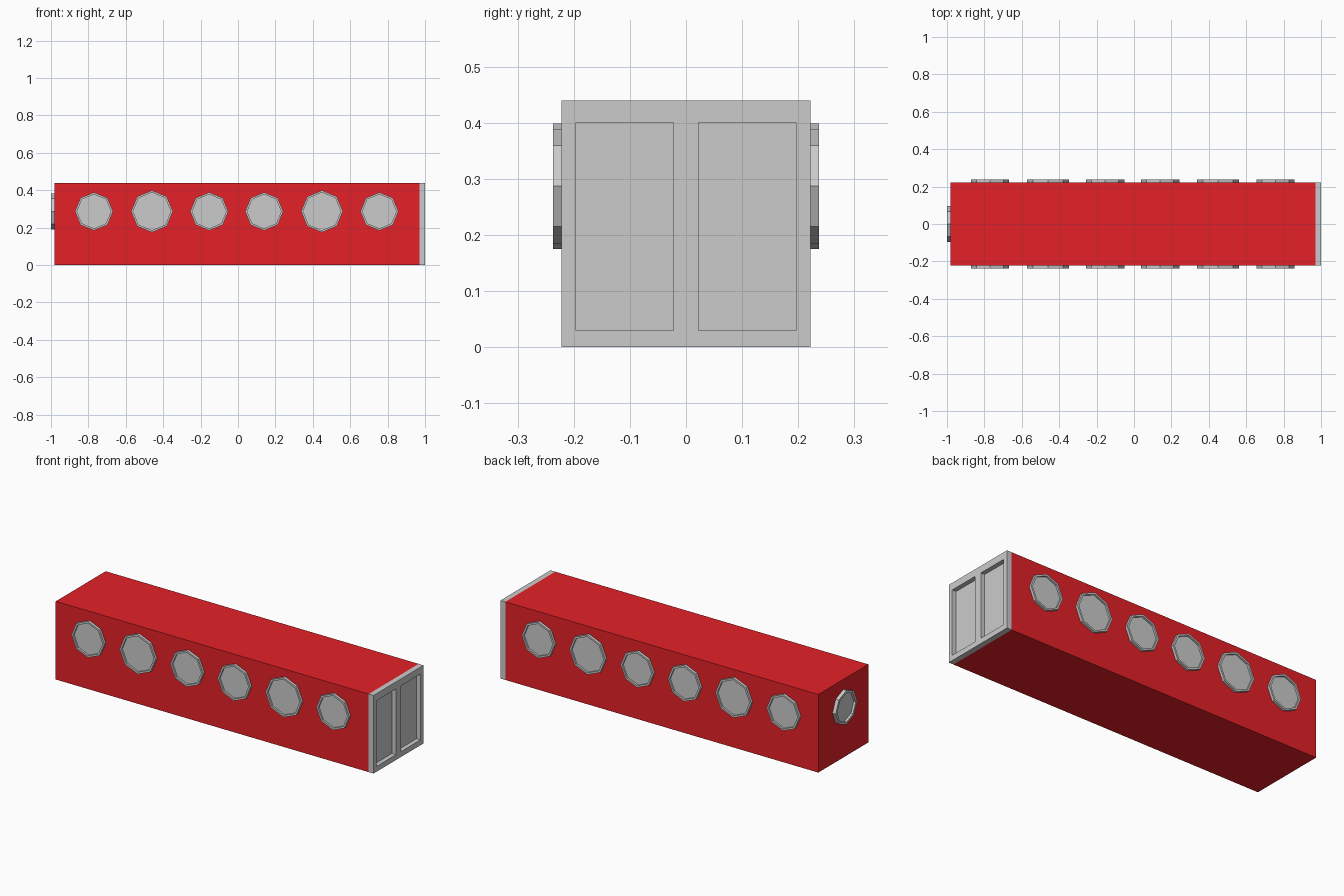
import bpy, bmesh
from math import pi
from mathutils import Matrix, Vector

if "Cube" in bpy.data.objects:
    bpy.data.objects.remove(bpy.data.objects["Cube"])

HALF_W, HEIGHT = 0.222, 0.44


def finish(bm, name, mat=None):
    bmesh.ops.recalc_face_normals(bm, faces=bm.faces)
    me = bpy.data.meshes.new(name)
    bm.to_mesh(me)
    bm.free()
    ob = bpy.data.objects.new(name, me)
    bpy.context.collection.objects.link(ob)
    if mat:
        me.materials.append(mat)
    return ob


def window(name, loc, rot, radius, depth, rim, recess):
    """Octagonal frame with a sunken pane; base sits at loc, local z points outward."""
    bm = bmesh.new()
    bmesh.ops.create_cone(bm, cap_ends=True, segments=8, radius1=radius, radius2=radius,
                          depth=depth, matrix=Matrix.Translation((0, 0, depth / 2)))
    pane = [f for f in bm.faces if f.normal.z > 0.9]
    bmesh.ops.inset_individual(bm, faces=pane, thickness=rim)
    bmesh.ops.inset_individual(bm, faces=pane, thickness=0, depth=-recess)
    ob = finish(bm, name)
    ob.location, ob.rotation_euler = loc, rot


red = bpy.data.materials.new("red_paint")
red.diffuse_color = (0.78, 0.015, 0.02, 1)
red.use_nodes = True
red.node_tree.nodes["Principled BSDF"].inputs["Base Color"].default_value = red.diffuse_color

# Long red body
bm = bmesh.new()
bmesh.ops.create_cube(bm, size=1)
bmesh.ops.scale(bm, verts=bm.verts, vec=(1.95, 2 * HALF_W, HEIGHT))
bmesh.ops.translate(bm, verts=bm.verts, vec=(-0.005, 0, HEIGHT / 2))
finish(bm, "body", red)

# Door plate: grid of faces with two sunken panels
ys = [-HALF_W, -0.196, -0.022, 0.022, 0.196, HALF_W]
zs = [0, 0.03, 0.40, HEIGHT]
bm = bmesh.new()
grid = [[bm.verts.new((1, y, z)) for z in zs] for y in ys]
panels = []
for i in range(len(ys) - 1):
    for j in range(len(zs) - 1):
        f = bm.faces.new((grid[i][j], grid[i + 1][j], grid[i + 1][j + 1], grid[i][j + 1]))
        if j == 1 and i in (1, 3):
            panels.append(f)
rim_edges = [e for e in bm.edges if e.is_boundary]
side = bmesh.ops.extrude_edge_only(bm, edges=rim_edges)["geom"]
bmesh.ops.translate(bm, verts=[v for v in side if isinstance(v, bmesh.types.BMVert)],
                    vec=Vector((-0.03, 0, 0)))
bm.normal_update()
bmesh.ops.inset_individual(bm, faces=panels, thickness=0, depth=-0.025)
finish(bm, "door_plate")

# Side windows on both long sides
spots = [(-0.77, 0.102), (-0.46, 0.112), (-0.154, 0.102),
         (0.14, 0.102), (0.449, 0.112), (0.756, 0.102)]
for s, label in ((-1, "front"), (1, "back")):
    for n, (x, r) in enumerate(spots, 1):
        window(f"{label}_window_{n}", (x, s * HALF_W, 0.287), (-s * pi / 2, 0, 0),
               r, 0.015, 0.011, 0.01)

# Window on the closed end
window("end_window", (-0.98, 0, 0.287), (0, -pi / 2, 0), 0.096, 0.02, 0.014, 0.013)
